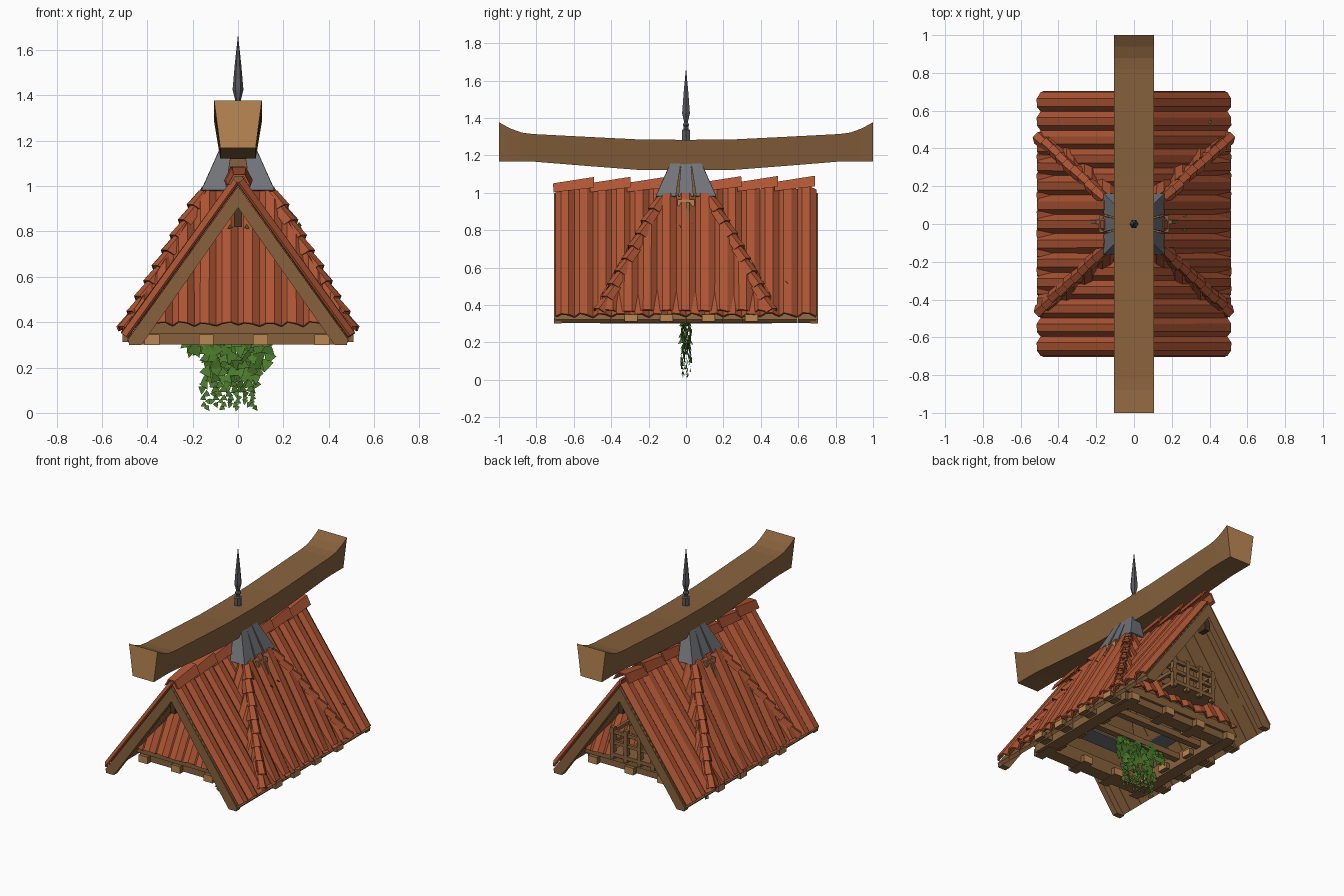
import bpy, bmesh, math, random
from mathutils import Vector as V, Matrix

random.seed(4)
cube = bpy.data.objects.get("Cube")
if cube:
    bpy.data.objects.remove(cube)


def material(name, r, g, b):
    m = bpy.data.materials.new(name)
    m.use_nodes = True
    m.diffuse_color = (r, g, b, 1)
    m.node_tree.nodes["Principled BSDF"].inputs["Base Color"].default_value = (r, g, b, 1)
    return m


RED = material("roof clay", 0.42, 0.09, 0.034)
WOOD = material("brown wood", 0.245, 0.121, 0.046)
LIGHT = material("cut wood", 0.5, 0.243, 0.09)
DARK = material("dark wood", 0.075, 0.035, 0.015)
METAL = material("grey metal", 0.165, 0.172, 0.188)
IRON = material("dark iron", 0.1, 0.1, 0.112)
GREEN = material("leaf green", 0.076, 0.2, 0.026)


def finish(name, bm, mats, thick=0):
    bmesh.ops.recalc_face_normals(bm, faces=bm.faces[:])
    me = bpy.data.meshes.new(name)
    bm.to_mesh(me)
    bm.free()
    for m in mats:
        me.materials.append(m)
    ob = bpy.data.objects.new(name, me)
    bpy.context.collection.objects.link(ob)
    if thick:
        mod = ob.modifiers.new("thickness", "SOLIDIFY")
        mod.thickness, mod.offset = thick, 0


def box(bm, lo, hi, end_axis=None):
    lo, hi = V(lo), V(hi)
    mat = Matrix.Translation((lo + hi) / 2) @ Matrix.Diagonal((*(hi - lo), 1))
    verts = bmesh.ops.create_cube(bm, size=1, matrix=mat)["verts"]
    if end_axis is not None:  # lighter cut ends
        for f in {f for v in verts for f in v.link_faces}:
            f.normal_update()
            f.material_index = int(abs(f.normal[end_axis]) > 0.9)


def square_ring(bm, inner, outer, low, high):
    for s in (-1, 1):
        a, b = sorted((s * inner, s * outer))
        box(bm, (-outer, a, low), (outer, b, high))
        box(bm, (a, -inner, low), (b, inner, high))


def loft(bm, rings, closed=True):
    rows = [[bm.verts.new(p) for p in ring] for ring in rings]
    n = len(rows[0])
    for a, b in zip(rows, rows[1:]):
        for i in range(n if closed else n - 1):
            j = (i + 1) % n
            bm.faces.new((a[i], a[j], b[j], b[i]))
    return [bm.faces.new(rows[0]), bm.faces.new(rows[-1])] if closed else []


# Corrugated clay roofing
def corrugated(bm, half, count, foot, head, out):
    pitch, rings = 2 * half / count, []
    for k in range(count):
        for u, h in ((0, 0), (0.28, 0.025), (0.66, 0.025)):
            s = -half + (k + u) * pitch
            jit = V((0, 0, random.uniform(-0.005, 0.005)))
            rings.append((foot(s) + V(out) * h + jit, head(s) + V(out) * h))
    rings.append((foot(half), head(half)))
    loft(bm, rings, closed=False)


bm = bmesh.new()
for sx in (-1, 1):
    corrugated(bm, 0.695, 14, lambda s: V((sx * 0.49, s, 0.337)),
               lambda s: V((0, s, 1.015)), (sx * 0.81, 0, 0.58))
finish("gable_tiles", bm, [RED], 0.012)

bm = bmesh.new()
for d in (-1, 1):
    def side_head(s):
        t = min(1, (0.47 - abs(s)) / 0.35)
        return V((d * 0.488, s, 0.358)).lerp(V((d * 0.132, s, 0.985)), t)

    def end_head(s):
        t = min(1, (0.49 - abs(s)) / 0.36)
        return V((s, d * 0.458, 0.385)).lerp(V((s, d * 0.122, 0.985)), t)

    corrugated(bm, 0.46, 9, lambda s: V((d * 0.488, s, 0.358)), side_head, (d * 0.88, 0, 0.46))
    corrugated(bm, 0.48, 10, lambda s: V((s, d * 0.458, 0.385)), end_head, (0, d * 0.88, 0.46))
finish("hipped_tiles", bm, [RED], 0.01)

# Wooden lining under the hipped roof
bm = bmesh.new()
loft(bm, [[(x * w, y * n, z) for x, y in ((-1, -1), (1, -1), (1, 1), (-1, 1), (-1, -1))]
          for w, n, z in ((0.455, 0.43, 0.385), (0.115, 0.105, 0.96))], closed=False)
finish("roof_lining", bm, [WOOD])


# Overlapping cap tiles along the ridge and hips
def cap_tiles(bm, start, end, count, width, lift):
    axis = (end - start).normalized()
    side = axis.cross(V((0, 0, 1))).normalized()
    up = side.cross(axis)
    step = (end - start) / count
    arc = [(-1, -0.45), (-0.5, 0.5), (0.5, 0.5), (1, -0.45)]
    for k in range(count):
        wob = side * random.uniform(-0.005, 0.005)
        a, b = start + step * k + wob, start + step * (k + 1.1) + wob
        rings = []
        for p, w, raise_by in ((a, width, lift), (b, width * 0.85, 0)):
            outer = [p + side * x * w + up * (h * w + raise_by) for x, h in arc]
            inner = [p + side * x * w * 0.72 + up * (h * w * 0.72 + raise_by) for x, h in arc[::-1]]
            rings.append(outer + inner)
        loft(bm, rings)


bm = bmesh.new()
cap_tiles(bm, V((0, 0.69, 1.033)), V((0, -0.69, 1.025)), 7, 0.06, 0.028)
finish("ridge_caps", bm, [RED])
bm = bmesh.new()
for sx in (-1, 1):
    for sy in (-1, 1):
        cap_tiles(bm, V((sx * 0.5, sy * 0.458, 0.36)), V((sx * 0.153, sy * 0.137, 0.965)), 9, 0.038, 0.016)
finish("hip_caps", bm, [RED])

# Planks under the gable and sloping boards on its ends
bm = bmesh.new()
for sx in (-1, 1):
    for k in range(14):
        y = -0.698 + k * 0.0997
        section = [(0, 1.0), (sx * 0.49, 0.322), (sx * 0.475, 0.305), (0, 0.965)]
        loft(bm, [[(x, yy, z) for x, z in section] for yy in (y, y + 0.098)])
finish("roof_planks", bm, [WOOD])
bm = bmesh.new()
for sx in (-1, 1):
    for sy in (-1, 1):
        section = [(0, 1.0), (sx * 0.485, 0.325), (sx * 0.48, 0.3), (sx * 0.425, 0.3), (0, 0.905)]
        loft(bm, [[(x, sy * y, z) for x, z in section] for y in (0.665, 0.705)])
finish("gable_boards", bm, [WOOD])
bm = bmesh.new()
for sy in (-1, 1):
    box(bm, (-0.018, sy * 0.66 - 0.03, 0.82), (0.018, sy * 0.66 + 0.03, 0.92))
finish("ridge_pendants", bm, [DARK])

# Square base frame with projecting joists
bm = bmesh.new()
square_ring(bm, 0.34, 0.425, 0.302, 0.39)
for s in (-1, 1):
    for p in (-0.38, -0.14, 0.1, 0.37):
        lo, hi = sorted((s * 0.31, s * 0.46))
        box(bm, (p - 0.033, lo, 0.3), (p + 0.033, hi, 0.346), 1)
    for p in (-0.295, -0.105, 0.12, 0.35):
        lo, hi = sorted((s * 0.31, s * 0.51))
        box(bm, (lo, p - 0.035, 0.312), (hi, p + 0.035, 0.35), 0)
    box(bm, (-0.44, s * 0.43 - 0.012, 0.35), (0.44, s * 0.43 + 0.012, 0.405))
for y in (0, 0.2):
    box(bm, (-0.36, y - 0.022, 0.34), (0.36, y + 0.022, 0.38))
finish("base_frame", bm, [WOOD, LIGHT])
bm = bmesh.new()
square_ring(bm, 0.18, 0.3, 0.44, 0.45)
finish("inner_metal_frame", bm, [METAL])

# Back balcony
bm = bmesh.new()
box(bm, (-0.16, 0.36, 0.45), (0.16, 0.57, 0.475))
for k in range(4):
    box(bm, (-0.14, 0.38, 0.48 + k * 0.06), (0.14, 0.4, 0.535 + k * 0.06))
for z in (0.53, 0.6):
    box(bm, (-0.17, 0.545, z), (0.17, 0.565, z + 0.022))
    for s in (-1, 1):
        box(bm, (s * 0.15 - 0.01, 0.38, z), (s * 0.15 + 0.01, 0.55, z + 0.022))
for x in (-0.15, -0.05, 0.05, 0.15):
    box(bm, (x - 0.014, 0.541, 0.43), (x + 0.014, 0.569, 0.64))
finish("back_balcony", bm, [WOOD])

# Cross beam, post and small brackets below the metal cap
bm = bmesh.new()
box(bm, (-0.185, -0.045, 0.93), (0.185, 0.045, 0.965), 0)
box(bm, (-0.06, -0.06, 0.965), (0.06, 0.06, 1.13))
for s in (-1, 1):
    loft(bm, [[(s * 0.17, y, 0.95), (s * 0.2, y, 0.95), (s * 0.24, y, 0.85), (s * 0.2, y, 0.85)]
              for y in (0, 0.02)])
finish("cross_beam", bm, [WOOD, LIGHT])

# Flared metal cap made of folded plates
bm = bmesh.new()
for sx in (-1, 1):
    for sy in (-1, 1):
        loft(bm, [[(sx * x, sy * y, z) for x, y in ((w, n), (w, w), (n, w))]
                  for w, n, z in ((0.158, 0.055, 0.98), (0.08, 0.028, 1.155))], closed=False)
    loft(bm, [[(sx * w, -n, z), (sx * w, n, z)] for w, n, z in ((0.156, 0.04, 0.98), (0.078, 0.026, 1.155))],
         closed=False)
box(bm, (-0.08, -0.08, 1.13), (0.08, 0.08, 1.155))
finish("metal_cap", bm, [METAL], 0.01)

# Upturned top beam
half = [(0, 1.283, 1.12), (0.25, 1.285, 1.122), (0.55, 1.3, 1.145), (0.82, 1.314, 1.167),
        (0.88, 1.322, 1.168), (0.94, 1.344, 1.168), (1, 1.377, 1.168)]
stations = [(-y, t, b) for y, t, b in half[:0:-1]] + half
bm = bmesh.new()
ends = loft(bm, [[(-0.105, y, t), (0.105, y, t), (0.078, y, b), (-0.078, y, b)] for y, t, b in stations])
for f in ends:
    f.material_index = 1
finish("top_beam", bm, [WOOD, LIGHT])

# Spear finial
bm = bmesh.new()
profile = [(0.024, 1.27), (0.024, 1.335), (0.014, 1.34), (0.014, 1.355), (0.02, 1.362),
           (0.012, 1.378), (0.024, 1.425), (0.014, 1.54), (0.001, 1.66)]
loft(bm, [[(r * math.cos(a * math.pi / 3), r * math.sin(a * math.pi / 3), z) for a in range(6)]
          for r, z in profile])
finish("spear_finial", bm, [IRON])


# Ivy hanging in strands, with a few sprigs on the roof
def leaf(bm, p, size, facing):
    turn = facing @ Matrix.Rotation(random.uniform(-1.2, 1.2), 4, "Y")
    turn = turn @ Matrix.Rotation(random.uniform(-0.5, 0.5), 4, "X")
    outline = [(0, 0.6), (0.7, 0.5), (0.4, -0.2), (0, -0.9), (-0.4, -0.2), (-0.7, 0.5)]
    bm.faces.new([bm.verts.new(p + turn @ V((x * size, 0, z * size))) for x, z in outline])


bm = bmesh.new()
for k in range(20):
    x = -0.215 + k * 0.0178
    low = 0.25 if x < -0.16 else 0.2 if x > 0.1 else (0.015, 0.13, 0.03, 0.09)[k % 4]
    z = 0.34
    while z > low:
        size = 0.018 + 0.022 * min(1, max(0, (z - 0.06) / 0.14))
        p = V((x + random.uniform(-0.015, 0.015), random.uniform(-0.025, 0.025), z))
        leaf(bm, p, size, Matrix.Identity(4))
        z -= size * 0.8
for p in ((-0.035, -0.28, 0.82), (0.04, -0.28, 0.82), (0.27, -0.03, 0.82), (0.27, 0.04, 0.83), (0.4, 0.54, 0.52)):
    leaf(bm, V(p), 0.016, Matrix.Rotation(0.5, 4, "X"))
finish("hanging_ivy", bm, [GREEN])
